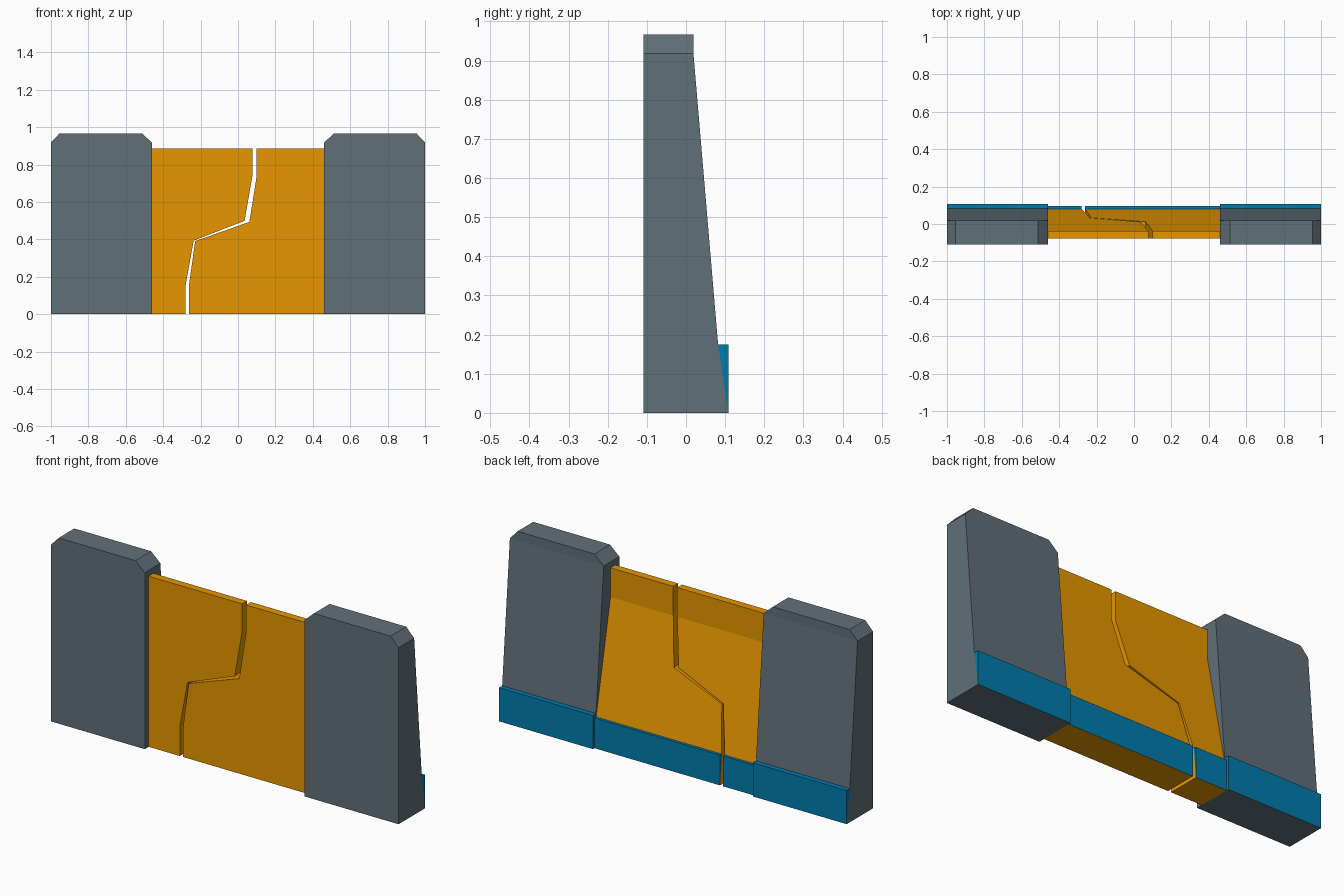
import bpy, bmesh

if "Cube" in bpy.data.objects:
    bpy.data.objects.remove(bpy.data.objects["Cube"])


def material(name, rgb):
    m = bpy.data.materials.new(name)
    m.diffuse_color = (*rgb, 1)
    m.use_nodes = True
    m.node_tree.nodes["Principled BSDF"].inputs["Base Color"].default_value = m.diffuse_color
    return m


ORANGE = material("orange", (0.80, 0.31, 0.0))
BLUE = material("blue", (0.0, 0.20, 0.42))
SLATE = material("slate", (0.12, 0.16, 0.19))


def interp(points, z):
    """Value at height z on a (z, value) polyline."""
    for (z0, v0), (z1, v1) in zip(points, points[1:]):
        if z <= z1:
            return v0 + (v1 - v0) * (z - z0) / (z1 - z0)
    return points[-1][1]


def loft(name, rings, mat):
    """Stack of rectangles (x0, x1, y0, y1, z) skinned into a closed solid."""
    bm = bmesh.new()
    loops = [[bm.verts.new(p) for p in
              ((x0, y0, z), (x1, y0, z), (x1, y1, z), (x0, y1, z))]
             for x0, x1, y0, y1, z in rings]
    bm.faces.new(loops[0][::-1])
    bm.faces.new(loops[-1])
    for a, b in zip(loops, loops[1:]):
        for i in range(4):
            j = (i + 1) % 4
            bm.faces.new((a[i], a[j], b[j], b[i]))
    bmesh.ops.remove_doubles(bm, verts=bm.verts[:], dist=1e-5)
    bmesh.ops.dissolve_limit(bm, angle_limit=0.001, verts=bm.verts[:], edges=bm.edges[:])
    bmesh.ops.recalc_face_normals(bm, faces=bm.faces[:])
    me = bpy.data.meshes.new(name)
    bm.to_mesh(me)
    bm.free()
    me.materials.append(mat)
    ob = bpy.data.objects.new(name, me)
    bpy.context.collection.objects.link(ob)
    return ob


INNER, TOP, TRIM, WALL_TRIM = 0.46, 0.966, 0.175, 0.157

# End pillars: sloped back, chamfered top corners, skirting behind
for side, x0, x1 in (("left", -1, -INNER), ("right", INNER, 1)):
    outer = 0.045
    inner = 0.053
    a, b = (outer, inner) if side == "left" else (inner, outer)
    loft(side + "_pillar", [
        (x0, x1, -0.109, 0.108, 0),
        (x0, x1, -0.109, 0.082, TRIM),
        (x0, x1, -0.109, 0.019, TOP - 0.048),
        (x0 + a, x1 - b, -0.109, 0.019, TOP)], SLATE)
    loft(side + "_pillar_skirting", [
        (x0, x1, 0.108, 0.108, 0),
        (x0, x1, 0.082, 0.108, TRIM)], BLUE)

# Wall panel split by a jagged crack: (z, x) edges of each half
WALL_BACK = [(0, 0.096), (WALL_TRIM, 0.081), (0.735, -0.037), (0.887, -0.037)]
CRACK_LEFT = [(0, -0.281), (0.15, -0.281), (0.394, -0.237), (0.499, 0.035),
              (0.74, 0.077), (0.887, 0.077)]
CRACK_RIGHT = [(0, -0.263), (0.15, -0.263), (0.391, -0.229), (0.494, 0.061),
               (0.74, 0.100), (0.887, 0.100)]

for side, crack in (("left", CRACK_LEFT), ("right", CRACK_RIGHT)):
    levels = sorted({z for z, _ in crack + WALL_BACK})

    def span(z):
        x = interp(crack, z)
        return (-INNER, x) if side == "left" else (x, INNER)

    loft(side + "_wall", [(*span(z), -0.077, interp(WALL_BACK, z), z)
                          for z in levels], ORANGE)
    loft(side + "_wall_skirting", [(*span(z), interp(WALL_BACK, z), 0.096, z)
                                   for z in levels if z <= WALL_TRIM], BLUE)
